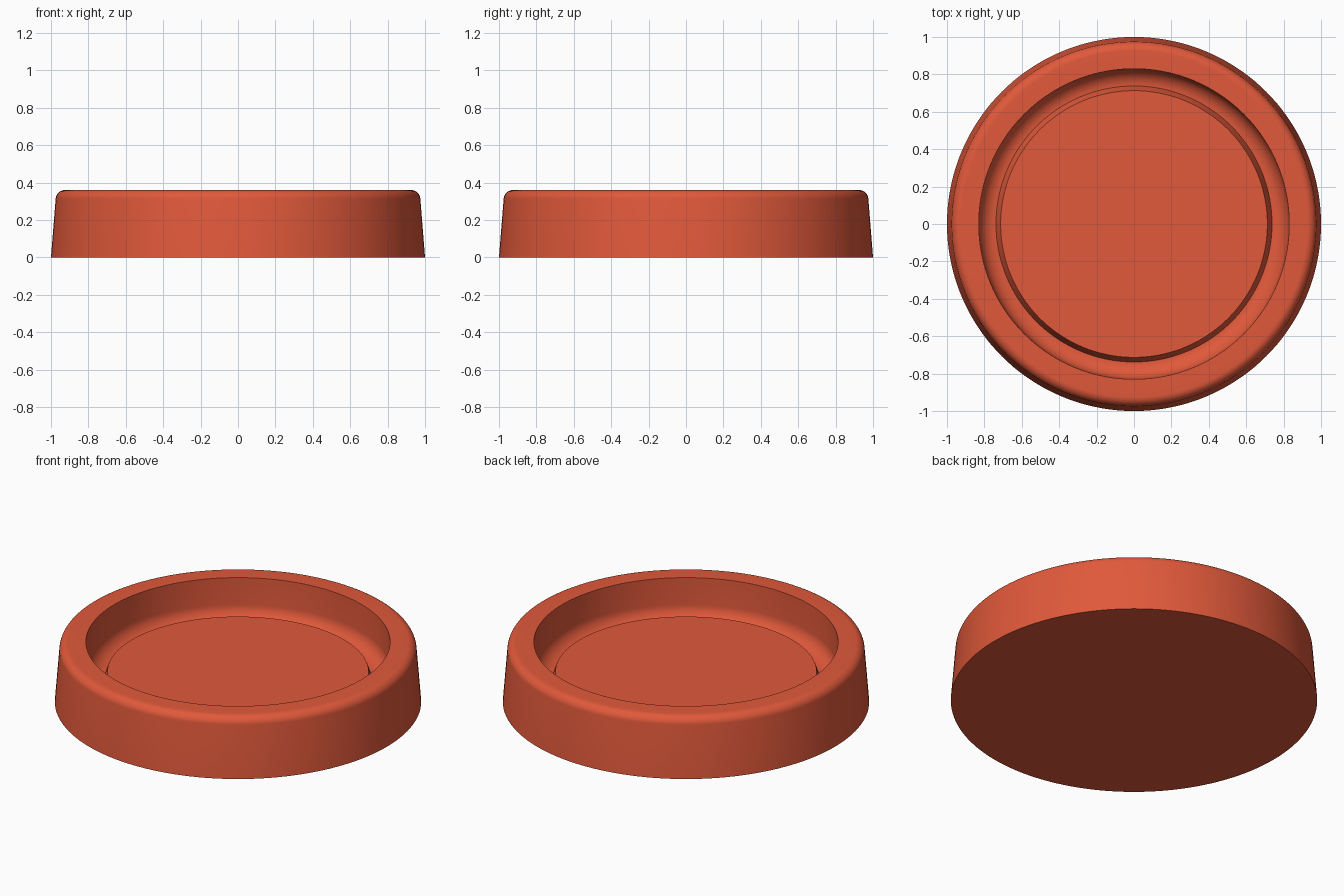
import bpy
import bmesh
from math import sin, cos, radians, tau

SEGMENTS = 144

cube = bpy.data.objects.get("Cube")
if cube:
    bpy.data.objects.remove(cube, do_unlink=True)


def flat_material(name, color):
    mat = bpy.data.materials.new(name)
    mat.use_nodes = True
    mat.diffuse_color = color
    bsdf = mat.node_tree.nodes["Principled BSDF"]
    bsdf.inputs["Base Color"].default_value = color
    return mat


def arc(r, z, radius, start, end, steps=10):
    """Points of a circular fillet in the (radius, height) plane."""
    angles = [radians(start + (end - start) * i / steps) for i in range(steps + 1)]
    return [(r + radius * cos(a), z + radius * sin(a)) for a in angles]


def lathe(name, profile, mat):
    """Revolve a profile that starts and ends on the z axis."""
    bm = bmesh.new()
    verts = [bm.verts.new((r, 0, z)) for r, z in profile]
    edges = [bm.edges.new(pair) for pair in zip(verts, verts[1:])]
    bmesh.ops.spin(bm, geom=verts + edges, cent=(0, 0, 0), axis=(0, 0, 1),
                   angle=tau, steps=SEGMENTS)
    bmesh.ops.remove_doubles(bm, verts=bm.verts, dist=0.0001)
    bmesh.ops.recalc_face_normals(bm, faces=bm.faces)
    mesh = bpy.data.meshes.new(name)
    bm.to_mesh(mesh)
    bm.free()
    mesh.materials.append(mat)
    obj = bpy.data.objects.new(name, mesh)
    bpy.context.collection.objects.link(obj)
    bpy.ops.object.select_all(action="DESELECT")
    obj.select_set(True)
    bpy.context.view_layer.objects.active = obj
    bpy.ops.object.shade_smooth_by_angle(angle=radians(30))
    return obj


terracotta = flat_material("terracotta red", (0.75, 0.1, 0.043, 1))

profile = [(0, 0), (1, 0)]                        # flat base
profile += arc(0.925, 0.31, 0.05, 4.5, 90)        # tapered wall, rounded rim
profile += [(0.83, 0.36)]                         # flat rim top
profile += arc(0.738, 0.2, 0.09, 0, -90)          # inner wall, filleted groove
profile += [(0.713, 0.18), (0, 0.18)]             # raised centre disc
lathe("round_dish", profile, terracotta)
